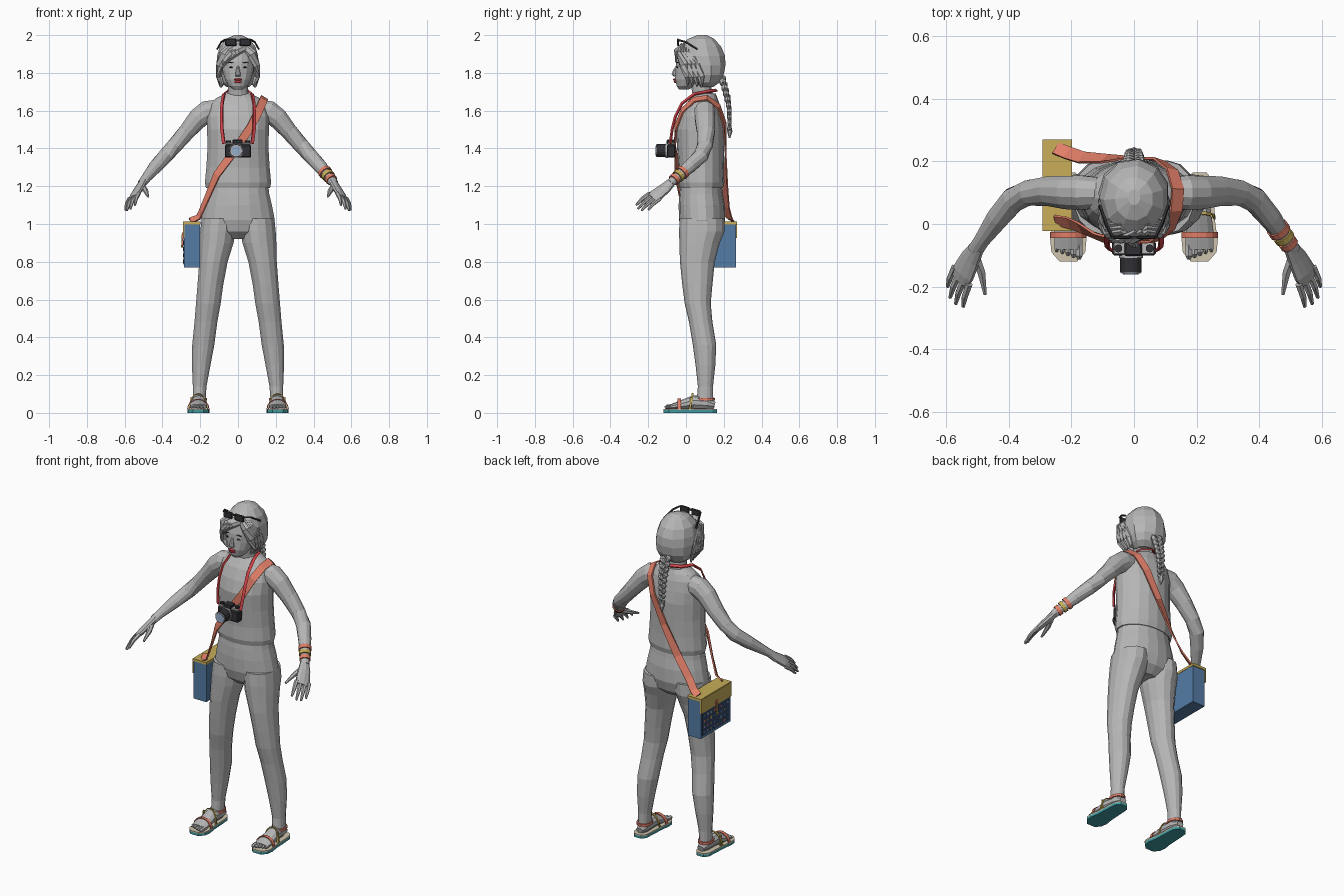
import bpy, bmesh, math, random
from mathutils import Vector, Matrix

random.seed(4)
if "Cube" in bpy.data.objects:
    bpy.data.objects.remove(bpy.data.objects["Cube"], do_unlink=True)


def material(name, *rgb):
    m = bpy.data.materials.new(name)
    m.use_nodes = True
    m.diffuse_color = (*rgb, 1)
    m.node_tree.nodes["Principled BSDF"].inputs["Base Color"].default_value = (*rgb, 1)
    return m


grey = material("clay grey", .47, .47, .47)
black = material("dark charcoal", .03, .03, .035)
gold = material("mustard gold", .58, .42, .1)
blue = material("denim blue", .09, .2, .38)
navy = material("navy", .03, .06, .13)
salmon = material("salmon", .75, .21, .14)
red = material("bright red", .7, .06, .07)
teal = material("teal", .05, .33, .36)
beige = material("sandal beige", .62, .56, .42)
pale = material("lens blue", .3, .42, .6)


def finish(name, bm, mat):
    bmesh.ops.recalc_face_normals(bm, faces=bm.faces)
    mesh = bpy.data.meshes.new(name)
    bm.to_mesh(mesh)
    bm.free()
    mesh.materials.append(mat)
    ob = bpy.data.objects.new(name, mesh)
    bpy.context.scene.collection.objects.link(ob)
    return ob


def mirror(ob):
    """Copy a left part to the right side."""
    mesh = ob.data.copy()
    mesh.transform(Matrix.Scale(-1, 4, Vector((1, 0, 0))))
    mesh.flip_normals()
    twin = bpy.data.objects.new(ob.name.replace("left", "right"), mesh)
    bpy.context.scene.collection.objects.link(twin)


def skin(name, mat, loops):
    """Bridge equal loops of points into a capped solid."""
    bm = bmesh.new()
    rows = [[bm.verts.new(p) for p in loop] for loop in loops]
    n = len(rows[0])
    for a, b in zip(rows, rows[1:]):
        for k in range(n):
            bm.faces.new((a[k], a[(k + 1) % n], b[(k + 1) % n], b[k]))
    bm.faces.new(rows[0])
    bm.faces.new(rows[-1])
    return finish(name, bm, mat)


def tube(name, mat, rings, n=12, side=None, level=False):
    """Loft ellipses (x, y, z, radius, radius) along a path, or as level slices."""
    centres = [Vector(r[:3]) for r in rings]
    loops = []
    for i, r in enumerate(rings):
        t = (centres[min(i + 1, len(rings) - 1)] - centres[max(i - 1, 0)]).normalized()
        u = Vector(side) if side else t.cross(Vector((0, 0, 1)))
        u = (u - t * u.dot(t)).normalized()
        v = t.cross(u)
        if level:
            u, v = Vector((1, 0, 0)), Vector((0, 1, 0))
        angles = [math.tau * (k + .5) / n for k in range(n)]
        loops.append([centres[i] + u * r[3] * math.cos(a) + v * r[4] * math.sin(a) for a in angles])
    return skin(name, mat, loops)


def ribbon(name, mat, points, centre, width, thick=.008):
    """Flat strap whose broad face looks away from a centre."""
    pts = [Vector(p) for p in points]
    loops = []
    for i, p in enumerate(pts):
        t = (pts[min(i + 1, len(pts) - 1)] - pts[max(i - 1, 0)]).normalized()
        c = Vector(centre)
        c.z = min(c.z, p.z)
        w = t.cross(p - c).normalized()
        out = w.cross(t).normalized() * thick
        w = w * width / 2
        loops.append([p - w, p + w, p + w + out, p - w + out])
    return skin(name, mat, loops)


def box(name, mat, lo, hi, bevel=0):
    bm = bmesh.new()
    bmesh.ops.create_cube(bm, size=1)
    lo, hi = Vector(lo), Vector(hi)
    for v in bm.verts:
        v.co = (lo + hi) / 2 + v.co * (hi - lo)
    if bevel:
        bmesh.ops.bevel(bm, geom=bm.edges[:], offset=bevel, segments=1, affect="EDGES")
    return finish(name, bm, mat)


def blob(name, mat, centre, size, turn=0, detail=2):
    bm = bmesh.new()
    bmesh.ops.create_icosphere(bm, subdivisions=detail, radius=1)
    place = Matrix.Translation(centre) @ Matrix.Rotation(turn, 4, "Y") @ Matrix.Diagonal((*size, 1))
    bm.transform(place)
    return finish(name, bm, mat)


# Torso, waist and neck
tube("tank_top", grey, [
    (0, .08, 1.19, .172, .115), (0, .08, 1.22, .178, .123), (0, .08, 1.3, .17, .12),
    (0, .077, 1.4, .164, .124), (0, .075, 1.5, .166, .127), (0, .08, 1.57, .168, .112),
    (0, .088, 1.63, .152, .092), (0, .095, 1.665, .12, .072), (0, .1, 1.69, .07, .058)],
    n=18, level=True)
tube("neck", grey, [(0, .1, 1.64, .07, .06), (0, .085, 1.7, .055, .055), (0, .07, 1.79, .055, .055)],
     level=True)
tube("trouser_seat", grey, [
    (0, .085, .92, .08, .06), (0, .085, .96, .185, .105), (0, .085, 1.02, .198, .122),
    (0, .083, 1.1, .182, .122), (0, .08, 1.16, .168, .115), (0, .08, 1.2, .163, .11)],
    n=18, level=True)

# Legs
mirror(tube("left_leg", grey, [
    (.1, .085, 1.03, .095, .118), (.107, .083, .96, .095, .12), (.113, .072, .9, .092, .107),
    (.13, .06, .8, .077, .092), (.146, .06, .68, .07, .08), (.157, .062, .58, .067, .069),
    (.17, .078, .48, .062, .062), (.184, .098, .36, .06, .062), (.195, .103, .25, .05, .052),
    (.203, .103, .14, .037, .04), (.206, .1, .05, .034, .045)], n=14, level=True))

# Feet and toes
mirror(tube("left_foot", grey, [
    (.205, .152, .04, .022, .018), (.205, .11, .05, .036, .035), (.208, .04, .055, .04, .038),
    (.21, -.03, .04, .047, .024), (.21, -.08, .032, .047, .014)], n=10, side=(1, 0, 0)))
for i in range(5):
    x = .175 + i * .018
    tip = -.112 + i * .006
    r = .012 - i * .001
    mirror(tube("left_toe_%d" % (i + 1), grey, [
        (x, -.06, .033, r, r), (x, tip + .01, .032, r, r), (x, tip, .028, r / 2, r / 2)],
        n=6, side=(1, 0, 0)))


# Sandals: layered sole and three straps
def sole(name, mat, low, high):
    rows = [(.165, .022), (.14, .042), (.08, .046), (.0, .05), (-.05, .058), (-.09, .054), (-.12, .028)]
    outline = [(.21 + w, y) for y, w in rows] + [(.21 - w, y) for y, w in reversed(rows)]
    return skin(name, mat, [[(x, y, z) for x, y in outline] for z in (low, high)])


mirror(sole("left_sandal_sole", teal, 0, .014))
mirror(sole("left_sandal_footbed", beige, .014, .021))


def arch(name, mat, y, half, height, lean, width):
    steps = [math.pi * k / 8 for k in range(9)]
    pts = [(.21 + half * math.cos(a), y + lean * math.sin(a), .02 + height * math.sin(a)) for a in steps]
    return ribbon(name, mat, pts, (.21, y, .02), width, .005)


mirror(arch("left_toe_strap", salmon, -.035, .054, .05, 0, .018))
mirror(arch("left_instep_strap", gold, .02, .046, .08, .015, .01))
mirror(tube("left_ankle_strap", salmon, [(.206, .102, z, .042, .052) for z in (.065, .08)], level=True))
mirror(box("left_ankle_tab", gold, (.245, .02, .02), (.251, .03, .085)))

# Arms
mirror(tube("left_arm", grey, [
    (.11, .1, 1.6, .05, .06), (.165, .1, 1.593, .057, .062), (.21, .1, 1.56, .055, .056),
    (.27, .105, 1.49, .049, .046), (.335, .1, 1.415, .042, .041), (.385, .078, 1.36, .041, .04),
    (.435, .02, 1.305, .037, .036), (.485, -.05, 1.245, .026, .026), (.508, -.085, 1.215, .026, .021)],
    n=12))

# Hands
across = (.05, .06, -.03)
mirror(tube("left_palm", grey, [
    (.5, -.073, 1.226, .025, .02), (.522, -.11, 1.19, .036, .02),
    (.545, -.155, 1.155, .043, .018), (.556, -.18, 1.137, .036, .013)], n=10, side=across))
tips = {"index": (.546, -.264, 1.1), "middle": (.57, -.255, 1.08),
        "ring": (.588, -.235, 1.072), "little": (.596, -.2, 1.075)}
for i, (finger, tip) in enumerate(tips.items()):
    base = Vector((.55, -.165, 1.148)) + Vector(across) * (i - 1.5) * .3
    mid = base.lerp(Vector(tip), .55) + Vector((.003, 0, .006))
    mirror(tube("left_%s_finger" % finger, grey, [
        (*base, .013, .012), (*mid, .011, .011), (*tip, .006, .006)], n=6))
mirror(tube("left_thumb", grey, [
    (.508, -.1, 1.2, .016, .016), (.488, -.155, 1.175, .014, .013), (.476, -.225, 1.145, .006, .006)], n=6))

# Bracelets on the left wrist
for i, mat in enumerate((salmon, gold, salmon)):
    c = Vector((.462, -.018, 1.273)).lerp(Vector((.492, -.06, 1.237)), i / 2)
    d = Vector((.005, -.007, -.006))
    r = .037 - i * .003
    tube("bracelet_%d" % (i + 1), mat, [(*(c - d), r, r), (*(c + d), r, r)])

# Head and face
tube("face", grey, [
    (0, -.012, 1.712, .025, .025), (0, 0, 1.73, .05, .05), (0, .018, 1.765, .07, .077),
    (0, .035, 1.81, .083, .092), (0, .05, 1.86, .09, .104), (0, .05, 1.92, .088, .09)], n=16, level=True)
tube("nose", grey, [(0, -.04, 1.845, .008, .01), (0, -.058, 1.81, .011, .014),
                    (0, -.062, 1.79, .017, .015), (0, -.055, 1.78, .012, .008)], n=8, level=True)
blob("upper_lip", red, (0, -.06, 1.765), (.024, .009, .006))
blob("lower_lip", red, (0, -.055, 1.753), (.02, .01, .008))
mirror(blob("left_eye", black, (.034, -.045, 1.83), (.014, .005, .005)))
mirror(blob("left_eyebrow", black, (.036, -.045, 1.855), (.02, .005, .003), .1))

# Hair: faceted cap, swept fringe, side locks and braid
tube("hair_cap", grey, [
    (0, .1, 1.725, .06, .045), (0, .105, 1.75, .093, .073), (0, .108, 1.79, .11, .092),
    (0, .1, 1.84, .114, .11), (0, .083, 1.89, .111, .125), (0, .077, 1.94, .096, .11),
    (0, .08, 1.98, .062, .07), (0, .085, 2, .02, .025)], n=11, level=True)
for i in range(4):
    s = i * .012
    mirror(tube("left_side_lock_%d" % (i + 1), grey, [
        (.03, -.02 + s, 1.945, .012, .02), (.075, -.035 + s, 1.9, .014, .026),
        (.098, -.012 + s * 2, 1.84, .015, .026), (.1, .01 + s * 2, 1.78, .014, .022),
        (.078 + s / 3, .01 + s * 2, 1.735 - s / 3, .004, .006)], n=6))
for i in range(3):
    tube("fringe_lock_%d" % (i + 1), grey, [
        (.05 - i * .02, -.02, 1.94, .012, .02), (0 - i * .02, -.05, 1.915 - i * .004, .014, .02),
        (-.05 - i * .01, -.045, 1.88 - i * .008, .013, .018), (-.085, -.02, 1.83, .004, .006)], n=6)
for i in range(9):
    z = 1.765 - i * .031
    y = .195 + .035 * math.sin(min(i, 6) / 6 * math.pi / 2)
    s = 1 - i * .055
    for lean in (-1, 1):
        blob("braid_strand_%d" % (i * 2 + (lean > 0)), grey, (lean * .017 * s, y, z - (lean > 0) * .014),
             (.019 * s, .021 * s, .029 * s), lean * .6, 1)
tube("braid_tail", grey, [(0, .23, 1.51, .012, .012), (0, .232, 1.49, .016, .014),
                          (0, .23, 1.455, .004, .004)], n=6, level=True)

# Sunglasses resting on the hair
mirror(box("left_sunglass_lens", black, (.008, -.048, 1.943), (.068, -.036, 1.982), .004))
mirror(ribbon("left_sunglass_arm", black, [(.066, -.04, 1.972), (.085, .0, 1.962), (.106, .06, 1.925)],
              (0, .05, 1.9), .008))
box("sunglass_bridge", black, (-.01, -.046, 1.966), (.01, -.038, 1.976))

# Camera with neck strap
box("camera_body", black, (-.07, -.1, 1.352), (.07, -.055, 1.42), .006)
box("camera_top_plate", grey, (-.066, -.098, 1.42), (.066, -.057, 1.432), .003)
box("camera_viewfinder", black, (-.03, -.102, 1.425), (.025, -.058, 1.447), .004)
for x in (-.05, .05):
    tube("camera_dial", black, [(x, -.078, z, .013, .013) for z in (1.43, 1.443)], n=10, level=True)


def barrel(name, mat, r, back, front):
    tube(name, mat, [(-.01, y, 1.388, r, r) for y in (back, front)], n=16, side=(1, 0, 0))


barrel("lens_mount", grey, .039, -.095, -.108)
barrel("lens_barrel", black, .035, -.105, -.155)
barrel("lens_rim", grey, .031, -.15, -.158)
barrel("lens_glass", pale, .025, -.15, -.161)
mirror(ribbon("left_neck_strap", red, [
    (.073, -.08, 1.425), (.083, -.07, 1.5), (.085, -.052, 1.57), (.082, -.02, 1.635),
    (.073, .045, 1.685), (.055, .125, 1.7), (0, .158, 1.705)], (0, .085, 1.6), .017))

# Shoulder strap crossing the body
ribbon("shoulder_strap", salmon, [
    (-.25, .015, 1.014), (-.205, .005, 1.035), (-.168, -.01, 1.12), (-.11, -.04, 1.26),
    (-.01, -.054, 1.4), (.065, -.05, 1.51), (.11, -.015, 1.6), (.133, .045, 1.655),
    (.138, .11, 1.665), (.12, .17, 1.62), (.08, .2, 1.53), (.0, .207, 1.37),
    (-.09, .205, 1.2), (-.165, .21, 1.09), (-.21, .225, 1.03), (-.25, .24, 1.014)],
    (0, .085, 1.45), .043)

# Bag: body, lid, hanging flap and patterned outer panel
box("bag_body", blue, (-.285, -.018, .77), (-.2, .265, 1))
box("bag_lid", gold, (-.29, -.022, .998), (-.198, .27, 1.013))
box("bag_flap", gold, (-.292, -.022, .925), (-.284, .27, 1.01))
box("bag_panel", navy, (-.288, -.005, .785), (-.284, .252, .925))
for row in range(4):
    for col in range(8):
        y, z = .012 + col * .032, .802 + row * .033
        h = random.uniform(.006, .011)
        mat = random.choice((blue, pale, blue, salmon, gold))
        diamond = [(y - h, z), (y, z - h), (y + h, z), (y, z + h)]
        skin("bag_motif", mat, [[(x, a, b) for a, b in diamond] for x in (-.287, -.29)])
box("bag_clasp", salmon, (-.296, .113, .89), (-.29, .133, .955))
tube("bag_tassel", gold, [(-.296, .123, .945, .003, .003), (-.296, .123, .89, .005, .005),
                          (-.296, .123, .875, .006, .006)], n=6, level=True)
